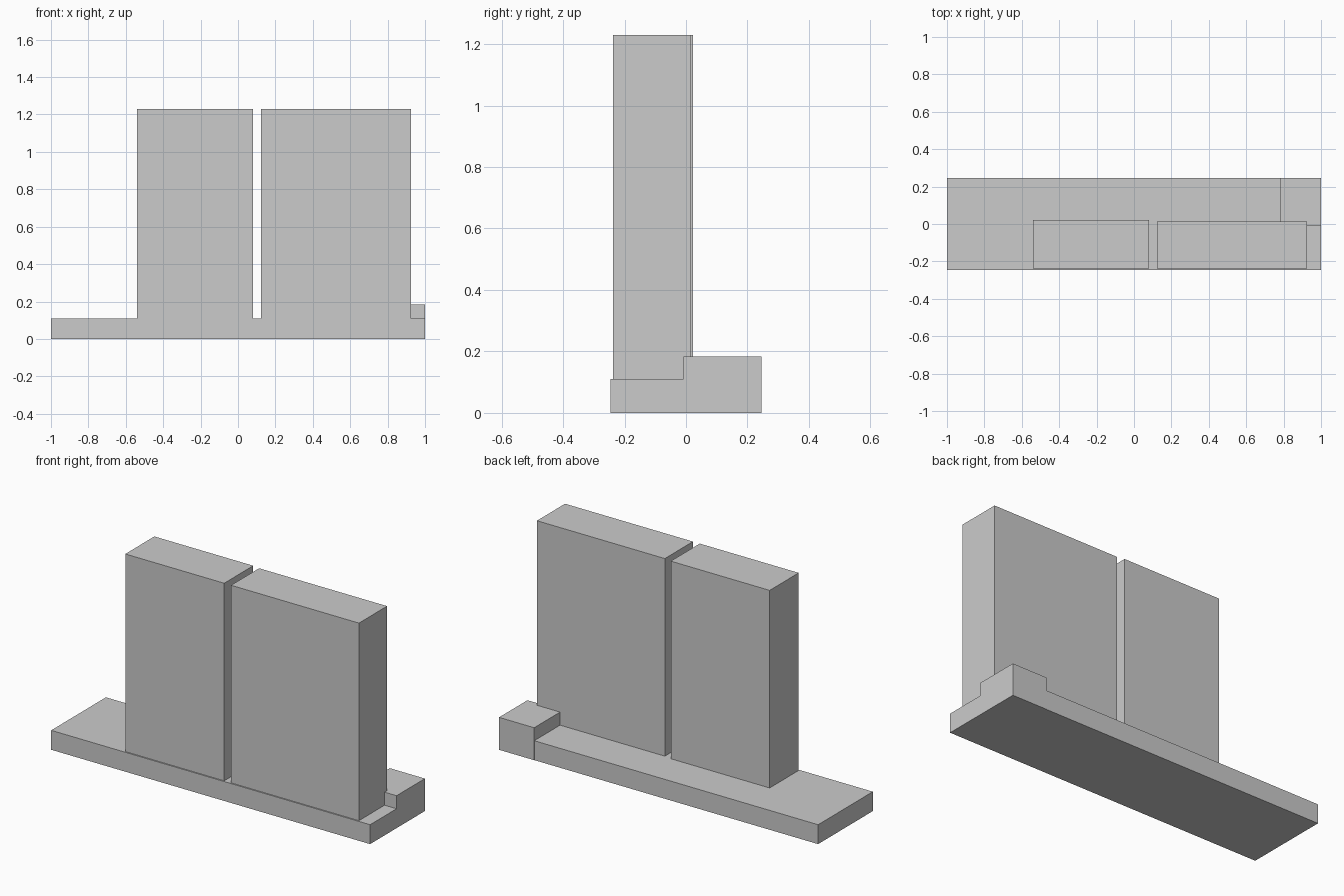
import bpy
import bmesh

if "Cube" in bpy.data.objects:
    bpy.data.objects.remove(bpy.data.objects["Cube"])


def box(name, x, y, z):
    """Axis-aligned box from (min, max) pairs."""
    bm = bmesh.new()
    bmesh.ops.create_cube(bm, size=1)
    for v in bm.verts:
        v.co = [r[0] + (c + 0.5) * (r[1] - r[0]) for c, r in zip(v.co, (x, y, z))]
    mesh = bpy.data.meshes.new(name)
    bm.to_mesh(mesh)
    bm.free()
    obj = bpy.data.objects.new(name, mesh)
    bpy.context.collection.objects.link(obj)
    return obj


BASE_TOP = 0.11
SLAB_TOP = 1.23

# Long flat plinth
box("base_plinth", (-1, 1), (-0.245, 0.245), (0, BASE_TOP))

# Two upright slabs separated by a narrow gap
box("left_slab", (-0.54, 0.08), (-0.238, 0.022), (BASE_TOP, SLAB_TOP))
box("right_slab", (0.123, 0.925), (-0.238, 0.014), (BASE_TOP, SLAB_TOP))

# Raised block in the back right corner
box("corner_block", (0.78, 1), (-0.008, 0.246), (0, 0.184))
